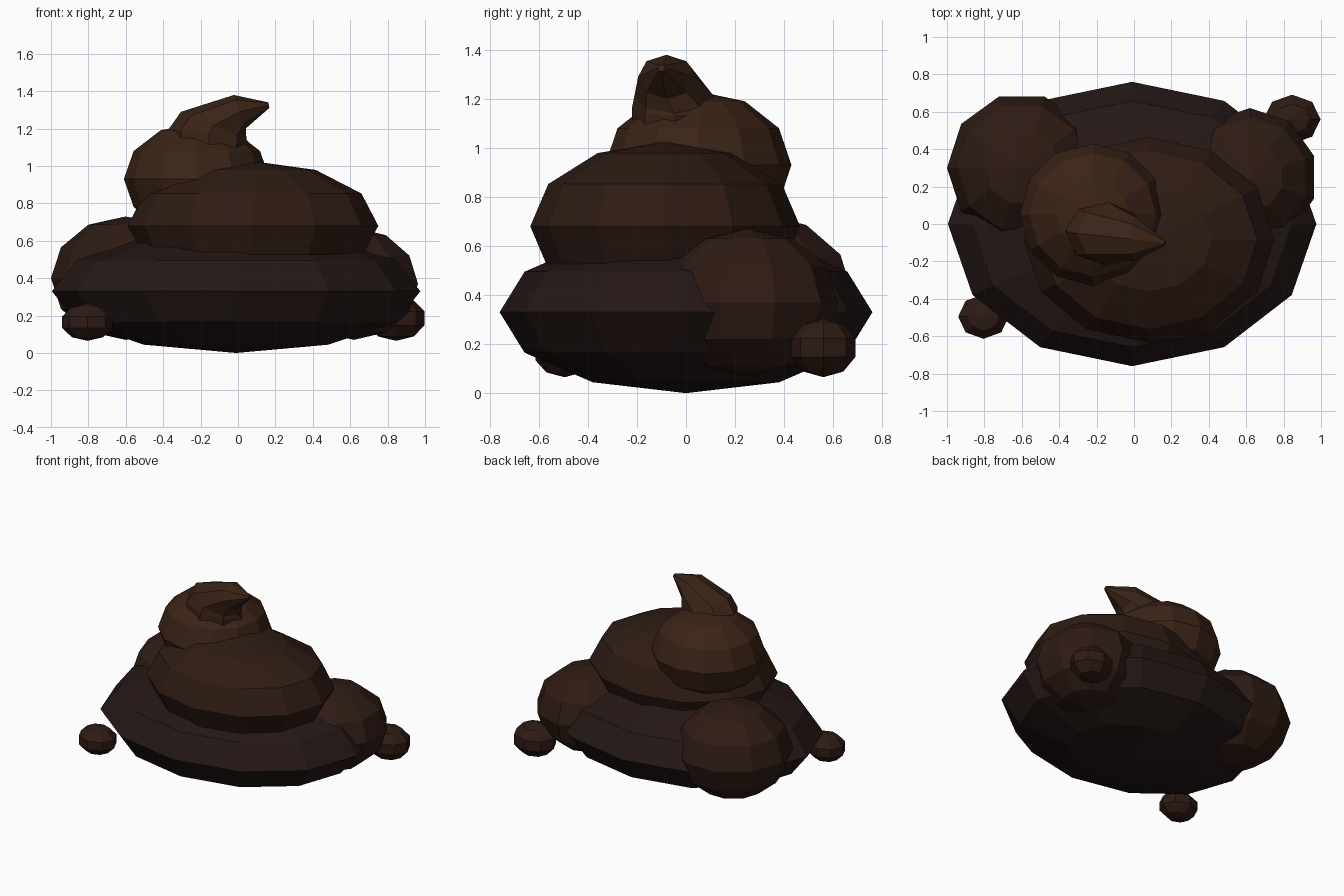
import bpy, math
from mathutils import Vector

if "Cube" in bpy.data.objects:
    bpy.data.objects.remove(bpy.data.objects["Cube"])


def material(name, rgb):
    m = bpy.data.materials.new(name)
    m.diffuse_color = (*rgb, 1)
    m.use_nodes = True
    m.node_tree.nodes["Principled BSDF"].inputs["Base Color"].default_value = m.diffuse_color
    return m


dark = material("dark_brown", (0.018, 0.009, 0.008))
mid = material("mid_brown", (0.028, 0.011, 0.007))
light = material("light_brown", (0.042, 0.017, 0.008))


def blob(name, centre, radii, segments, rings, mat, turn=0):
    """Flat-shaded, squashed low-poly sphere."""
    bpy.ops.mesh.primitive_uv_sphere_add(segments=segments, ring_count=rings, radius=1)
    ob = bpy.context.object
    ob.name = name
    a = math.radians(turn)
    for v in ob.data.vertices:
        x, y, z = v.co
        x, y = x * math.cos(a) - y * math.sin(a), x * math.sin(a) + y * math.cos(a)
        v.co = (x * radii[0], y * radii[1], z * radii[2])
    ob.location = centre
    ob.data.materials.append(mat)
    return ob


# Stacked tiers
blob("bottom_tier", (-0.01, 0, 0.33), (0.985, 0.76, 0.33), 12, 6, dark)
blob("middle_tier", (0.08, -0.085, 0.68), (0.67, 0.55, 0.345), 12, 6, mid)
blob("top_tier", (-0.22, 0.05, 0.93), (0.39, 0.38, 0.30), 12, 6, light)

# Side lumps at the back
blob("left_lump", (-0.60, 0.30, 0.40), (0.40, 0.40, 0.33), 10, 6, mid, 18)
blob("right_lump", (0.62, 0.25, 0.37), (0.36, 0.37, 0.30), 10, 6, mid)

# Small loose pieces
blob("front_pebble", (-0.805, -0.495, 0.165), (0.142, 0.125, 0.10), 8, 5, mid)
blob("back_pebble", (0.845, 0.56, 0.185), (0.16, 0.138, 0.12), 8, 5, mid)

# Curled tip: rings (centre, half length, half depth, tilt) lofted along a bend
sections = [((-0.16, -0.04, 1.05), 0.21, 0.18, 5),
            ((-0.155, -0.04, 1.165), 0.215, 0.18, 10),
            ((-0.13, -0.05, 1.215), 0.19, 0.16, 23),
            ((0.01, -0.08, 1.29), 0.095, 0.115, 70),
            ((0.165, -0.10, 1.325), 0.015, 0.015, 80)]
n = 8
verts, faces = [], []
for c, rx, ry, tilt in sections:
    t = math.radians(tilt)
    for i in range(n):
        a = 2 * math.pi * i / n
        u = rx * math.cos(a)
        verts.append(Vector(c) + Vector((u * math.cos(t), ry * math.sin(a), -u * math.sin(t))))
for s in range(len(sections) - 1):
    for i in range(n):
        j = (i + 1) % n
        faces.append((s * n + i, s * n + j, (s + 1) * n + j, (s + 1) * n + i))
faces.append(tuple(reversed(range(n))))
faces.append(tuple(range((len(sections) - 1) * n, len(sections) * n)))
mesh = bpy.data.meshes.new("curled_tip")
mesh.from_pydata(verts, [], faces)
mesh.materials.append(light)
tip = bpy.data.objects.new("curled_tip", mesh)
bpy.context.collection.objects.link(tip)
